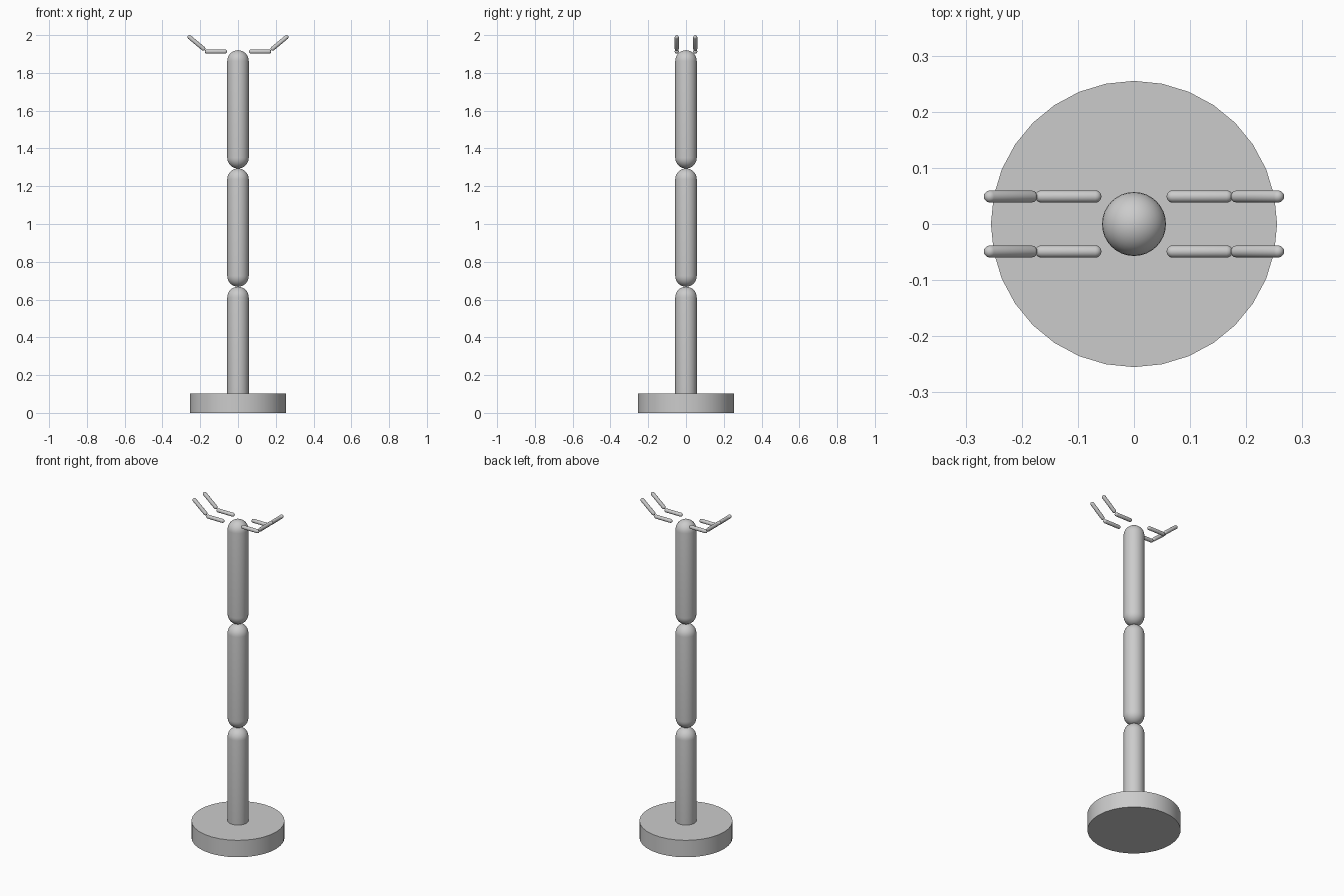
import bpy, bmesh, math
from mathutils import Vector

old = bpy.data.objects.get("Cube")
if old:
    bpy.data.objects.remove(old, do_unlink=True)

GREY = (0.6, 0.6, 0.6, 1)
grey = bpy.data.materials.new("light_grey")
grey.use_nodes = True
grey.diffuse_color = GREY
grey.node_tree.nodes["Principled BSDF"].inputs["Base Color"].default_value = GREY


def finish(obj, name):
    obj.name = name
    obj.data.materials.append(grey)
    bpy.ops.object.select_all(action="DESELECT")
    obj.select_set(True)
    bpy.context.view_layer.objects.active = obj
    bpy.ops.object.shade_smooth_by_angle(angle=math.radians(35))


def capsule(name, start, end, radius, sides=32, rings=8):
    """Round-ended rod whose tips touch start and end."""
    start, end = Vector(start), Vector(end)
    axis = end - start
    straight = axis.length / 2 - radius
    bm = bmesh.new()
    bmesh.ops.create_uvsphere(bm, u_segments=sides, v_segments=rings * 2, radius=radius)
    # Cut the ball at its equator and pull the halves apart
    equator = [e for e in bm.edges if all(abs(v.co.z) < radius * 0.01 for v in e.verts)]
    bmesh.ops.split_edges(bm, edges=equator)
    for v in bm.verts:
        side = v.link_faces[0].calc_center_median().z
        v.co.z += math.copysign(straight, side)
    rims = [e for e in bm.edges if e.is_boundary]
    bmesh.ops.bridge_loops(bm, edges=rims)
    bmesh.ops.recalc_face_normals(bm, faces=bm.faces)
    mesh = bpy.data.meshes.new(name)
    bm.to_mesh(mesh)
    bm.free()
    obj = bpy.data.objects.new(name, mesh)
    obj.location = (start + end) / 2
    obj.rotation_euler = axis.to_track_quat("Z", "Y").to_euler()
    bpy.context.collection.objects.link(obj)
    finish(obj, name)


# Round base
bpy.ops.mesh.primitive_cylinder_add(vertices=32, radius=0.255, depth=0.102, location=(0, 0, 0.051))
finish(bpy.context.object, "base")

# Three stacked arm links
LINK = 0.626
for i, name in enumerate(("lower_link", "middle_link", "upper_link")):
    bottom = 0.042 + i * LINK
    capsule(name, (0, 0, bottom), (0, 0, bottom + LINK), 0.057)

# Four gripper fingers, each with a level part and a raised tip
for x, side in ((1, "left"), (-1, "right")):
    for y, end in ((-0.049, "front"), (0.049, "back")):
        capsule(f"{end}_{side}_finger", (x * 0.058, y, 1.913), (x * 0.176, y, 1.913), 0.011, 16, 4)
        capsule(f"{end}_{side}_fingertip", (x * 0.175, y, 1.921), (x * 0.265, y, 1.996), 0.011, 16, 4)
